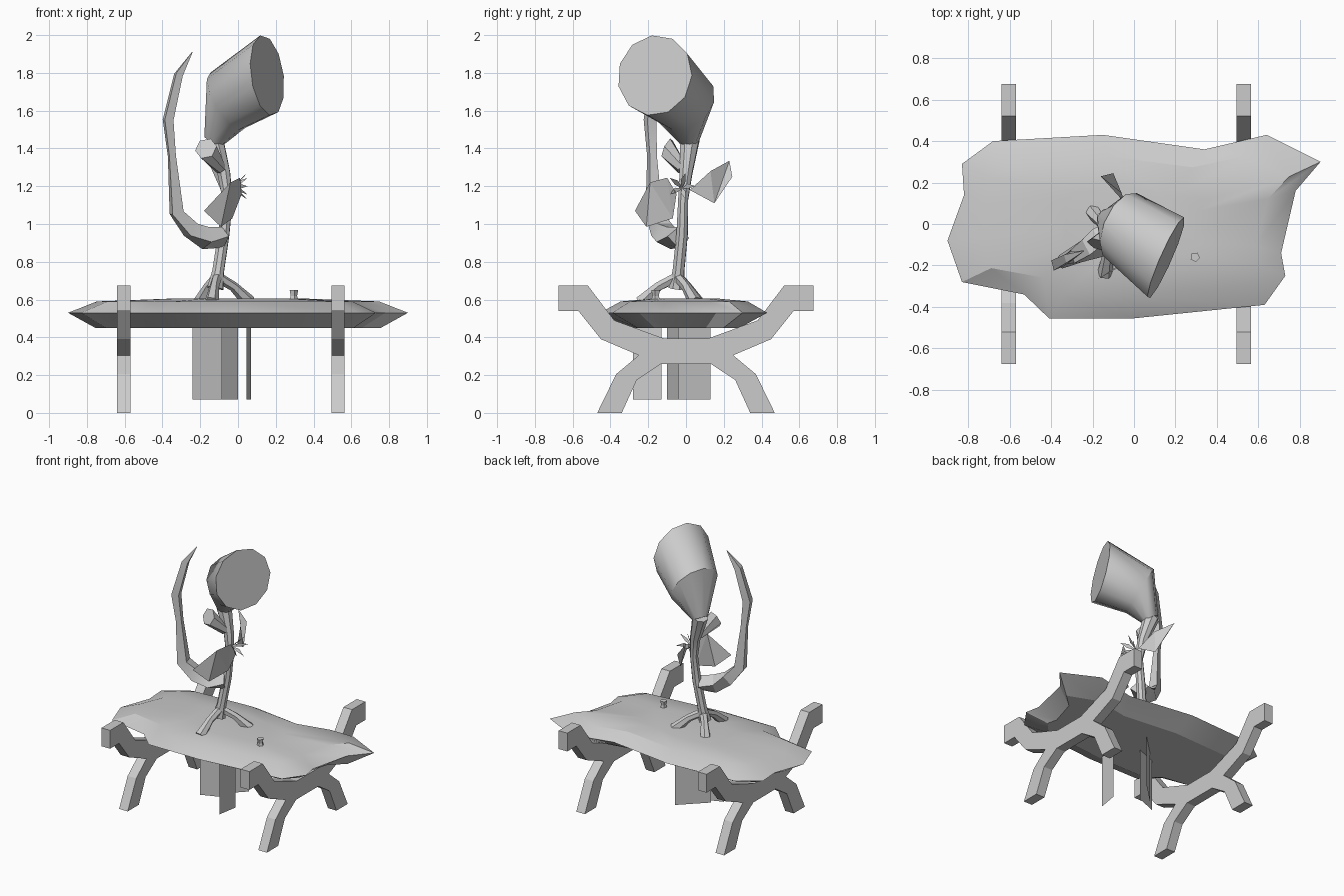
import bpy, bmesh, math
from mathutils import Vector

cube = bpy.data.objects.get("Cube")
if cube:
    bpy.data.objects.remove(cube)

grey = bpy.data.materials.new("plain grey")
grey.use_nodes = True
COLOUR = (0.6, 0.6, 0.6, 1)
grey.diffuse_color = COLOUR
grey.node_tree.nodes["Principled BSDF"].inputs["Base Color"].default_value = COLOUR


def finish(name, bm, smooth=None, solid=True):
    if solid:
        bmesh.ops.recalc_face_normals(bm, faces=bm.faces)
    mesh = bpy.data.meshes.new(name)
    bm.to_mesh(mesh)
    bm.free()
    mesh.materials.append(grey)
    obj = bpy.data.objects.new(name, mesh)
    bpy.context.collection.objects.link(obj)
    if smooth:
        bpy.ops.object.select_all(action='DESELECT')
        obj.select_set(True)
        bpy.context.view_layer.objects.active = obj
        bpy.ops.object.shade_smooth_by_angle(angle=math.radians(smooth))
    return obj


def bridge(bm, a, b):
    for i in range(len(a)):
        j = (i + 1) % len(a)
        bm.faces.new((a[i], a[j], b[j], b[i]))


def tube(name, path, radii, sides, normals=None, flat=1.0, smooth=40):
    """Sweep a tapering polygon along a path."""
    bm = bmesh.new()
    pts = [Vector(p) for p in path]
    rings = []
    for i, (p, r) in enumerate(zip(pts, radii)):
        t = pts[min(i + 1, len(pts) - 1)] - pts[max(i - 1, 0)]
        if normals and normals[i]:
            t = Vector(normals[i])
        t.normalize()
        ref = Vector((0.45, 0.89, 0))
        u = (ref - t * ref.dot(t)).normalized()
        v = t.cross(u)
        angles = [2 * math.pi * k / sides for k in range(sides)]
        rings.append([bm.verts.new(p + u * r * flat * math.cos(a) + v * r * math.sin(a))
                      for a in angles])
    for a, b in zip(rings, rings[1:]):
        bridge(bm, a, b)
    bm.faces.new(rings[0])
    bm.faces.new(rings[-1])
    return finish(name, bm, smooth)


def sheet(name, points):
    bm = bmesh.new()
    bm.faces.new([bm.verts.new(p) for p in points])
    bmesh.ops.triangulate(bm, faces=bm.faces)
    return finish(name, bm, solid=False)


# Irregular slab with a bevelled rim
outline = [(-.9, -.08), (-.82, .14), (-.83, .29), (-.68, .4), (-.15, .43), (.34, .36),
           (.64, .43), (.9, .3), (.78, .16), (.71, -.14), (.73, -.25), (.63, -.39),
           (0, -.455), (-.41, -.455), (-.53, -.34), (-.83, -.28)]
bm = bmesh.new()
bottom, rim, top, crown = [
    [bm.verts.new((x * sx, y * sy, z)) for x, y in outline]
    for sx, sy, z in ((.84, .66, .45), (1, 1, .53), (.83, .76, .59), (.4, .4, .605))]
for a, b in ((bottom, rim), (rim, top), (top, crown)):
    bridge(bm, a, b)
bm.faces.new(bottom)
bm.faces.new(crown)
finish("slab", bm, 25)

# Two trestle stands, mirrored profile extruded along x
half = [(0, .395), (.12, .395), (.38, .49), (.52, .675), (.675, .675), (.675, .54),
        (.57, .54), (.45, .39), (.25, .305), (.37, .205), (.47, 0), (.34, 0),
        (.26, .175), (.13, .26), (0, .26)]
profile = half + [(-y, z) for y, z in reversed(half[1:-1])]
for side, x in (("right", -.605), ("left", .53)):
    bm = bmesh.new()
    a, b = [[bm.verts.new((x + d, y, z)) for y, z in profile] for d in (-.035, .035)]
    bridge(bm, a, b)
    bm.faces.new(a)
    bm.faces.new(b)
    finish(side + "_stand", bm)

# Hanging planks under the slab
for i, (x0, y0, x1, y1) in enumerate(((-.24, -.1, -.085, -.04), (-.175, -.04, 0, .13),
                                      (.045, -.28, .07, -.13))):
    sheet("hanging_plank_%d" % (i + 1),
          [(x0, y0, .07), (x1, y1, .07), (x1, y1, .46), (x0, y0, .46)])

# Trunk and roots
tube("trunk", [(-.12, -.05, .66), (-.105, -.04, .75), (-.075, -.02, .95), (-.055, -.015, 1.13),
               (-.075, 0, 1.27), (-.13, .02, 1.45)],
     [.045, .033, .032, .028, .036, .055], 8)
for i, (x, y) in enumerate(((-.2, .06), (.06, .05), (-.14, -.24))):
    mx, my = (x - .11) / 2, (y - .05) / 2
    tube("root_%d" % (i + 1), [(-.11, -.045, .72), (mx, my, .67), (x, y, .585)],
         [.028, .026, .038], 6)

# Large bell flower with a closed mouth
tube("bell", [(-.13, .02, 1.44), (-.06, -.01, 1.65), (.155, -.165, 1.787)],
     [.055, .175, .215], 11,
     [(.45, -.2, .87), (.8, -.36, .48), (.914, -.405, .13)])

# Small bud
tube("bud", [(-.09, -.02, 1.29), (-.17, -.1, 1.4)], [.03, .06], 6,
     [None, (-.3, -.85, .4)])

# Curved horn-like branch
tube("curved_branch", [(-.08, -.04, .93), (-.17, -.09, .925), (-.25, -.13, .97),
                       (-.325, -.17, 1.06), (-.35, -.18, 1.36), (-.37, -.19, 1.55),
                       (-.315, -.16, 1.79), (-.242, -.13, 1.91)],
     [.055, .062, .052, .042, .024, .032, .026, .002], 4, flat=1.2, smooth=20)

# Leaves
sheet("front_leaf", [(.02, -.05, 1.16), (-.03, -.07, 1.03), (-.09, -.21, .985),
                     (-.18, -.27, 1.07), (-.04, -.19, 1.22), (.01, -.1, 1.245)])
sheet("back_leaf", [(-.02, .02, 1.18), (-.07, .13, 1.28), (-.16, .23, 1.335),
                    (-.1, .245, 1.25), (-.06, .15, 1.11)])

# Little spiky blossom
bm = bmesh.new()
core = bm.verts.new((-.04, -.02, 1.19))
for k in range(5):
    a = 2 * math.pi * k / 5
    tips = [bm.verts.new((.01 + dx, -.025 + r * math.cos(a + d), 1.2 + r * math.sin(a + d)))
            for dx, r, d in ((0, .035, -.4), (.04, .075, 0), (0, .035, .4))]
    bm.faces.new([core] + tips)
finish("blossom", bm, solid=False)

# Small sprout on the slab
tube("sprout", [(.295, -.16, .58), (.295, -.16, .62), (.295, -.16, .65)],
     [.03, .018, .024], 5, smooth=15)
